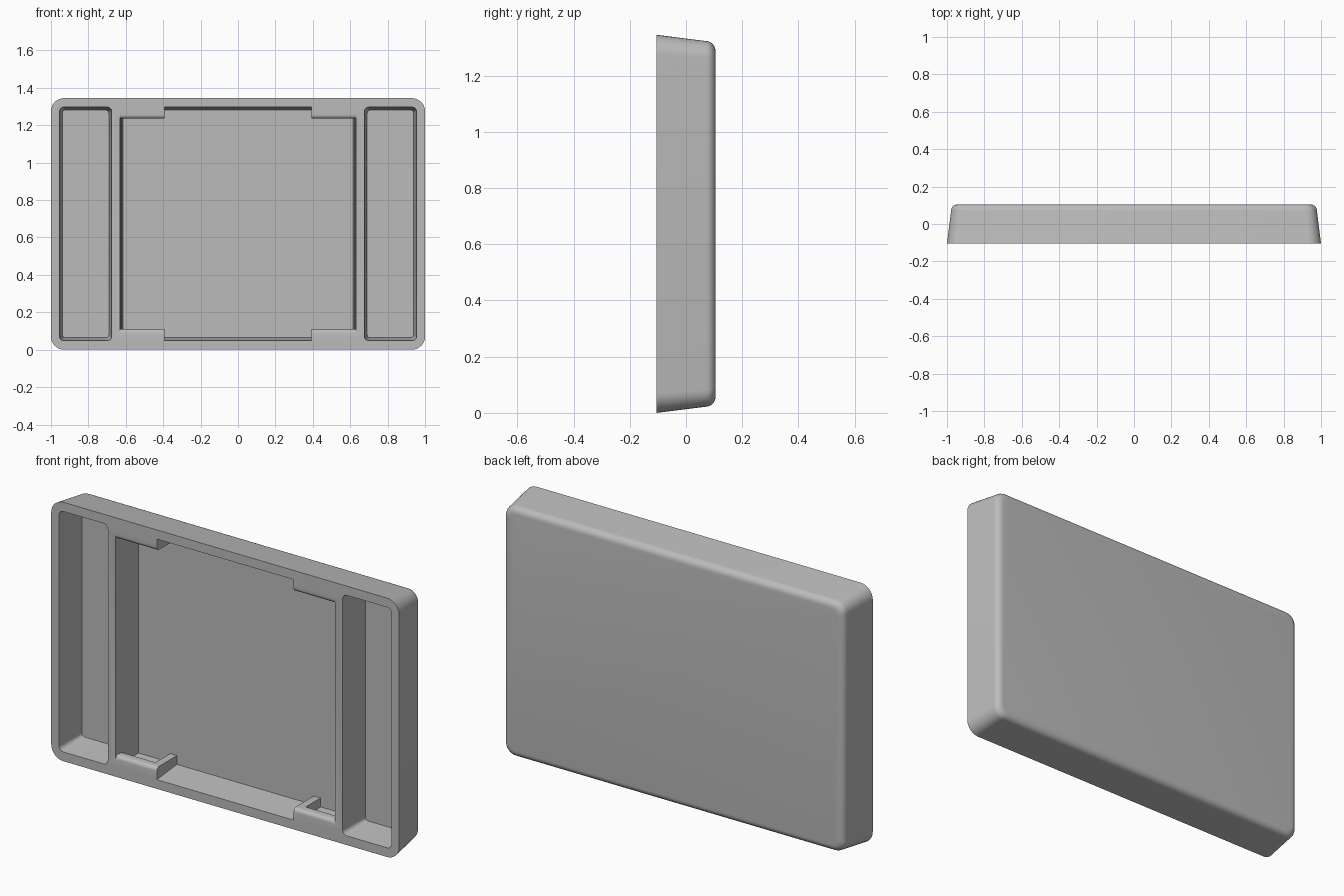
import bpy, bmesh, math

cube = bpy.data.objects.get("Cube")
if cube:
    bpy.data.objects.remove(cube, do_unlink=True)

grey = bpy.data.materials.new("mid_grey")
grey.use_nodes = True
colour = (0.5, 0.5, 0.5, 1)
grey.diffuse_color = colour
grey.node_tree.nodes["Principled BSDF"].inputs["Base Color"].default_value = colour

FRONT, BACK, FLOOR = -0.105, 0.105, 0.06
HEIGHT = 1.345
MID = HEIGHT / 2


def rounded_rect(x0, x1, z0, z1, r, steps):
    """Outline points of a rectangle with round (or square) corners."""
    if r == 0:
        return [(x1, z1), (x0, z1), (x0, z0), (x1, z0)]
    corners = [(x1 - r, z1 - r), (x0 + r, z1 - r), (x0 + r, z0 + r), (x1 - r, z0 + r)]
    points = []
    for i, (cx, cz) in enumerate(corners):
        for s in range(steps + 1):
            a = math.pi / 2 * (i + s / steps)
            points.append((cx + r * math.cos(a), cz + r * math.sin(a)))
    return points


def loft(name, sections, steps=6):
    """Solid through sections (y, x0, x1, z0, z1, corner radius)."""
    bm = bmesh.new()
    rings = [[bm.verts.new((x, y, z)) for x, z in rounded_rect(*rect, steps)]
             for y, *rect in sections]
    n = len(rings[0])
    for a, b in zip(rings, rings[1:]):
        for i in range(n):
            j = (i + 1) % n
            bm.faces.new((a[i], a[j], b[j], b[i]))
    bm.faces.new(rings[0])
    bm.faces.new(rings[-1])
    bmesh.ops.recalc_face_normals(bm, faces=bm.faces)
    mesh = bpy.data.meshes.new(name)
    bm.to_mesh(mesh)
    bm.free()
    mesh.materials.append(grey)
    obj = bpy.data.objects.new(name, mesh)
    bpy.context.collection.objects.link(obj)
    return obj


def centred(y, hx, hz, r=0):
    return (y, -hx, hx, MID - hz, MID + hz, r)


# Outer shell: drafted sides, rounded back edge
fillet, draft = 0.035, 0.022
shell = [centred(FRONT, 1, MID, 0.07)]
for s in range(7):
    a = math.pi / 2 * s / 6
    inset = draft + fillet * (1 - math.cos(a))
    shell.append(centred(BACK - fillet * (1 - math.sin(a)), 1 - inset, MID - inset, 0.07 - inset * 0.5))
tray = loft("tray", shell, 8)

cutters = []
open_y = FRONT - 0.01
taper = 0.016

# Side pockets
for side in (-1, 1):
    near, far = 0.675, 0.955
    sections = []
    for y, t in ((open_y, 0), (FRONT, 0), (FLOOR, taper)):
        xs = sorted((side * (near + t), side * (far - t)))
        sections.append((y, *xs, 0.048 + t, HEIGHT - 0.048 - t, 0.024 - t * 0.5))
    cutters.append(loft("side_pocket_cutter", sections))

# Tall middle of the central cavity
tall = MID - 0.048
cutters.append(loft("middle_cutter", [
    centred(open_y, 0.393, tall), centred(FRONT, 0.393, tall),
    centred(FLOOR, 0.393, tall - taper)]))

# Wide cavity between the corner lips, flared for their rounded edges
lip, flare, lip_back = MID - 0.11, 0.02, -0.055
wide = [centred(open_y, 0.63, lip + flare)]
for s in range(6):
    a = math.pi / 2 * s / 5
    wide.append(centred(FRONT + flare * (1 - math.cos(a)), 0.63, lip + flare * (1 - math.sin(a))))
wide += [centred(lip_back, 0.625, lip), centred(lip_back, 0.45, lip), centred(FLOOR, 0.45, lip)]
cutters.append(loft("wide_cutter", wide))

# Hollows behind the lips
for side in (-1, 1):
    sections = []
    for y, outer, t in ((lip_back - 0.006, 0.6245, 0.005), (FLOOR, 0.614, taper)):
        xs = sorted((side * 0.432, side * outer))
        sections.append((y, *xs, MID - tall + t, MID + tall - t, 0))
    cutters.append(loft("lip_hollow_cutter", sections))

# Cut every cavity out of the tray
bpy.ops.object.select_all(action='DESELECT')
bpy.context.view_layer.objects.active = tray
tray.select_set(True)
for cutter in cutters:
    cutter.hide_render = True
    mod = tray.modifiers.new("cavity", 'BOOLEAN')
    mod.operation = 'DIFFERENCE'
    mod.solver = 'EXACT'
    mod.object = cutter
    bpy.ops.object.modifier_apply(modifier=mod.name)
    bpy.data.objects.remove(cutter, do_unlink=True)

bpy.ops.object.shade_smooth_by_angle(angle=math.radians(35))
